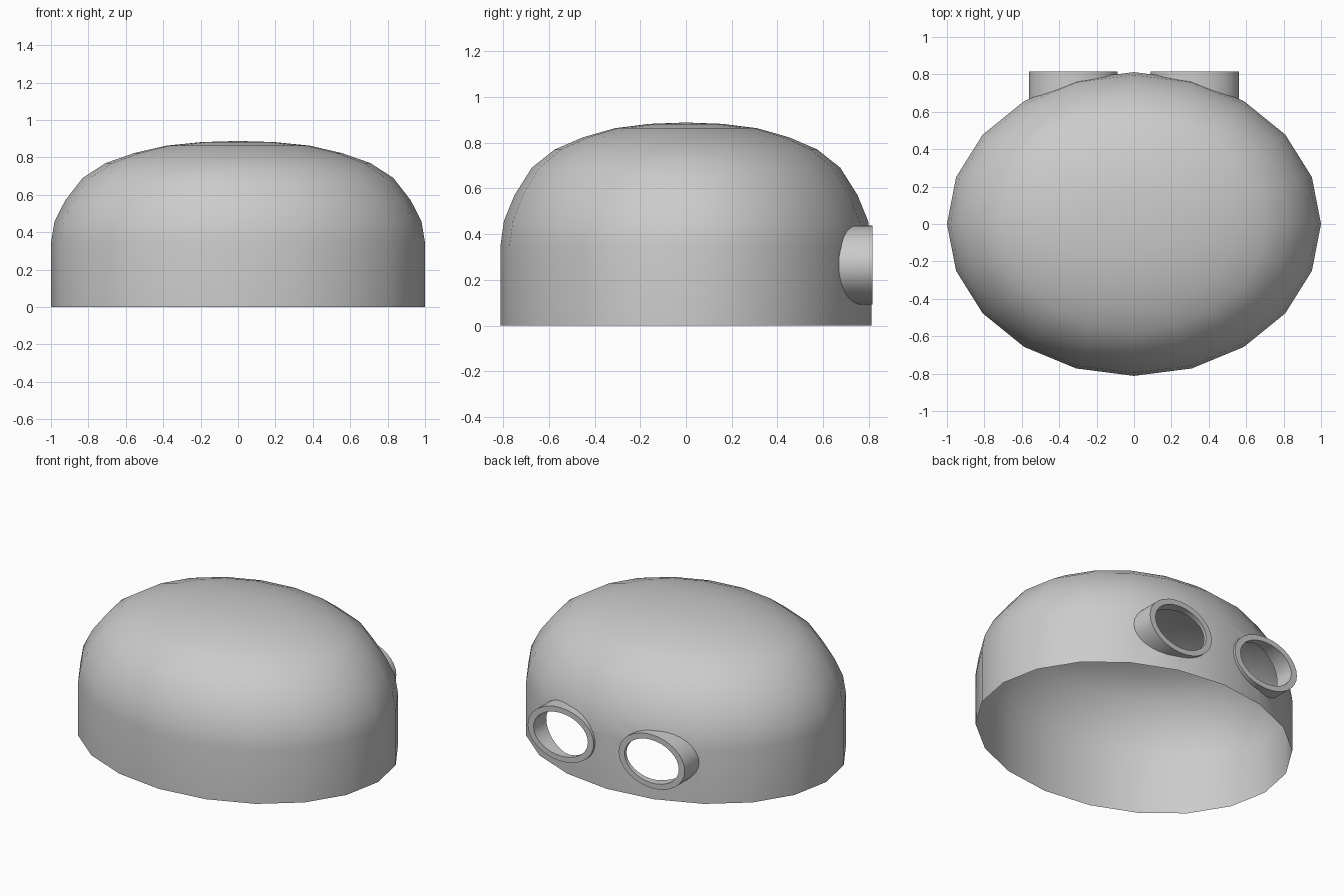
import bpy, bmesh
from math import cos, sin, pi, radians
from mathutils import Vector
from mathutils.bvhtree import BVHTree

if "Cube" in bpy.data.objects:
    bpy.data.objects.remove(bpy.data.objects["Cube"])

CX, CZ = 0.325, 0.265          # socket centre (mirrored in x)
OUT = (0.236, 0.173)           # outer half axes
INN = (0.194, 0.139)           # inner half axes
END, SEG = 0.815, 32


def make(name, bm):
    bmesh.ops.recalc_face_normals(bm, faces=bm.faces)
    me = bpy.data.meshes.new(name)
    bm.to_mesh(me)
    bm.free()
    ob = bpy.data.objects.new(name, me)
    bpy.context.collection.objects.link(ob)
    return ob


def bridge(bm, a, b):
    n = len(a)
    for i in range(n):
        bm.faces.new((a[i], a[(i + 1) % n], b[(i + 1) % n], b[i]))


def ellipse(cx, r, y):
    return [Vector((cx + r[0] * cos(2 * pi * i / SEG), y,
                    CZ + r[1] * sin(2 * pi * i / SEG))) for i in range(SEG)]


# Dome: elliptical 20-sided rings, closed for now so it can be cut
profile = [(1, 0), (1, .345), (.981, .457), (.924, .57), (.831, .69),
           (.707, .77), (.556, .823), (.383, .863), (.195, .882)]
bm = bmesh.new()
rings = [[bm.verts.new((r * cos(pi * i / 10), .812 * r * sin(pi * i / 10), z))
          for i in range(20)] for r, z in profile]
for a, b in zip(rings, rings[1:]):
    bridge(bm, a, b)
tip = bm.verts.new((0, 0, .888))
for i in range(20):
    bm.faces.new((rings[-1][i], rings[-1][(i + 1) % 20], tip))
bm.faces.new(rings[0])
bm.normal_update()
tree = BVHTree.FromBMesh(bm)
dome = make("dome_shell", bm)


def on_dome(p):
    return tree.ray_cast(Vector((p.x, 2, p.z)), Vector((0, -1, 0)))[0]


# Sockets: oval tubes ending on the dome surface
sockets = []
for side, cx in (("right", CX), ("left", -CX)):
    bm = bmesh.new()
    loops = []
    for r, root in ((OUT, True), (OUT, False), (INN, False), (INN, True)):
        pts = ellipse(cx, r, END)
        loops.append([bm.verts.new(on_dome(p) if root else p) for p in pts])
    for a, b in zip(loops, loops[1:]):
        bridge(bm, a, b)
    sockets.append(make(side + "_socket", bm))

    # Cut the matching hole in the dome
    bm = bmesh.new()
    a, b = [[bm.verts.new(p) for p in ellipse(cx, INN, y)] for y in (.4, 1)]
    bridge(bm, a, b)
    bm.faces.new(a)
    bm.faces.new(b)
    cutter = make("hole_cutter", bm)
    cutter.hide_render = True
    bpy.context.view_layer.objects.active = dome
    mod = dome.modifiers.new("hole", 'BOOLEAN')
    mod.object, mod.operation, mod.solver = cutter, 'DIFFERENCE', 'EXACT'
    bpy.ops.object.modifier_apply(modifier=mod.name)
    bpy.data.objects.remove(cutter)

# Open the bottom and remove the pocket walls, leaving a thin shell
bm = bmesh.new()
bm.from_mesh(dome.data)


def waste(f):
    if all(v.co.z < 1e-4 for v in f.verts):
        return True
    return all(v.co.y > 0 and ((abs(v.co.x) - CX) / INN[0]) ** 2
               + ((v.co.z - CZ) / INN[1]) ** 2 < 1.01 for v in f.verts)


bmesh.ops.delete(bm, geom=[f for f in bm.faces if waste(f)], context='FACES')
bm.to_mesh(dome.data)
bm.free()

for ob in [dome] + sockets:
    bpy.ops.object.select_all(action='DESELECT')
    ob.select_set(True)
    bpy.context.view_layer.objects.active = ob
    bpy.ops.object.shade_smooth_by_angle(angle=radians(35))
